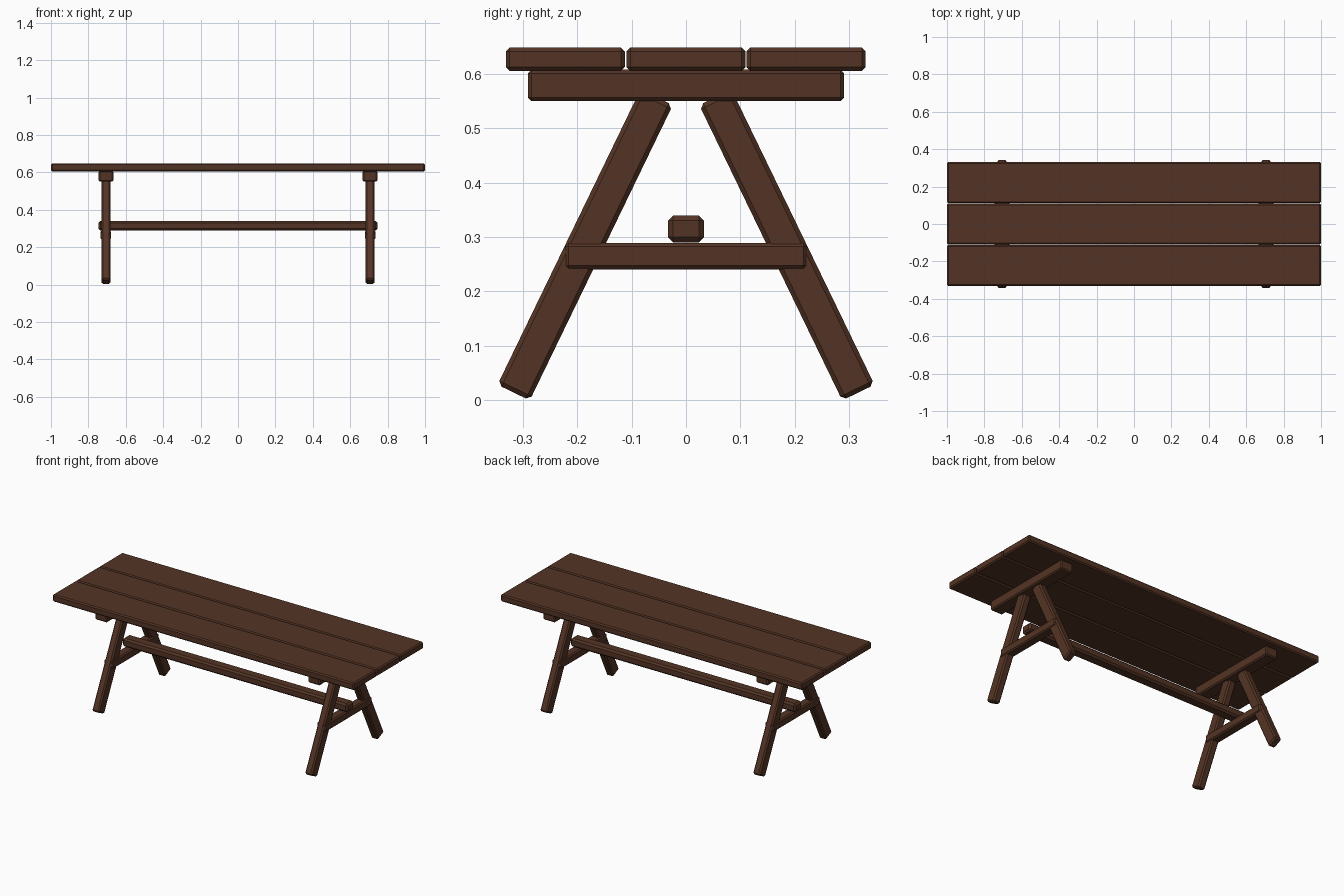
import bpy
import math
from mathutils import Vector

default = bpy.data.objects.get("Cube")
if default:
    bpy.data.objects.remove(default, do_unlink=True)

# Single dark wood colour
wood = bpy.data.materials.new("dark_brown_wood")
wood.use_nodes = True
colour = (0.088, 0.034, 0.018, 1)
wood.diffuse_color = colour
wood.node_tree.nodes["Principled BSDF"].inputs["Base Color"].default_value = colour


def beam(name, centre, size, chamfer=0.007, tilt=0.0):
    """Chamfered wooden board, optionally tilted about x."""
    bpy.ops.mesh.primitive_cube_add(size=1, location=centre)
    obj = bpy.context.object
    obj.name = name
    obj.scale = size
    bpy.ops.object.transform_apply(location=False, rotation=False, scale=True)
    obj.rotation_euler.x = tilt
    bevel = obj.modifiers.new("chamfer", 'BEVEL')
    bevel.width = chamfer
    bevel.segments = 1
    obj.data.materials.append(wood)
    return obj


# Table top: three long planks
for label, y in (("front", -0.222), ("middle", 0), ("back", 0.221)):
    beam(f"top_plank_{label}", (0, y, 0.627), (2, 0.219, 0.043))

# Trestles: batten, crossbar and two splayed legs at each end
foot, head = Vector((0.317, 0.014)), Vector((0.054, 0.557))
middle, run = (foot + head) / 2, head - foot
splay = math.atan2(-run.x, run.y)
for end, sx in (("left", 1), ("right", -1)):
    x = sx * 0.706
    beam(f"{end}_batten", (x, 0, 0.579), (0.08, 0.582, 0.058))
    beam(f"{end}_crossbar", (x, 0, 0.265), (0.056, 0.446, 0.049))
    for side, sy in (("back", 1), ("front", -1)):
        beam(f"{end}_{side}_leg", (x, sy * middle.x, middle.y),
             (0.046, 0.066, run.length), 0.008, sy * splay)

# Long stretcher resting on the crossbars
beam("stretcher", (0, 0, 0.315), (1.492, 0.067, 0.05), 0.01)
